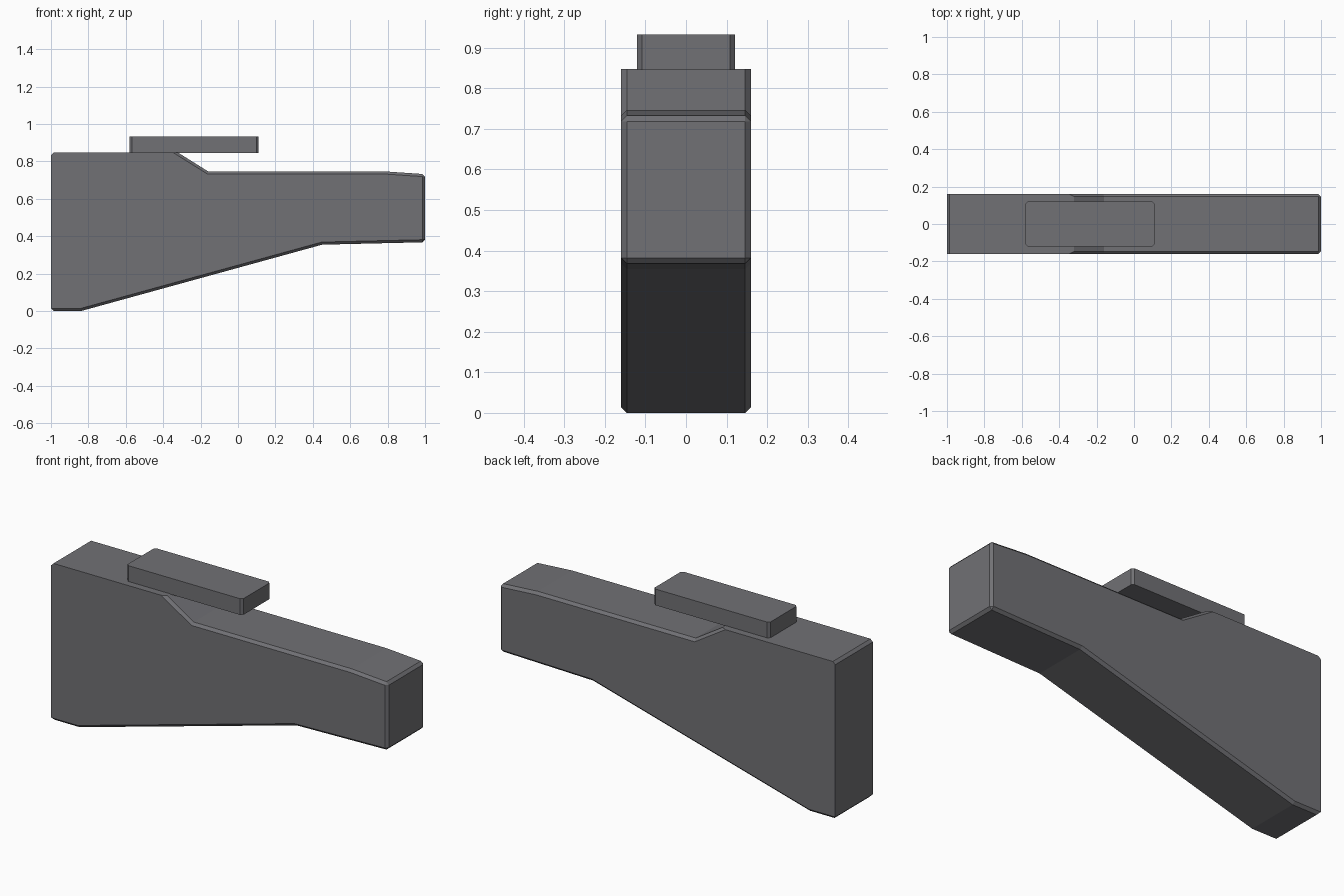
import bpy, bmesh
from mathutils import Vector

cube = bpy.data.objects.get("Cube")
if cube:
    bpy.data.objects.remove(cube, do_unlink=True)

grey = bpy.data.materials.new("dark grey polymer")
grey.use_nodes = True
colour = (0.165, 0.165, 0.178, 1)
grey.diffuse_color = colour
bsdf = grey.node_tree.nodes["Principled BSDF"]
bsdf.inputs["Base Color"].default_value = colour
bsdf.inputs["Roughness"].default_value = 0.6


def extruded_part(name, profile, half_width, chamfer, is_chamfered):
    """Extrude an x-z profile across y and chamfer the edges picked by a rule."""
    bm = bmesh.new()
    face = bm.faces.new([bm.verts.new((x, -half_width, z)) for x, z in profile])
    swept = bmesh.ops.extrude_face_region(bm, geom=[face])["geom"]
    bmesh.ops.translate(bm, vec=Vector((0, 2 * half_width, 0)),
                        verts=[v for v in swept if isinstance(v, bmesh.types.BMVert)])
    bmesh.ops.recalc_face_normals(bm, faces=bm.faces)
    edges = [e for e in bm.edges
             if is_chamfered((e.verts[0].co + e.verts[1].co) / 2,
                             (e.verts[1].co - e.verts[0].co).normalized())]
    bmesh.ops.bevel(bm, geom=edges, offset=chamfer, offset_type='OFFSET',
                    segments=1, profile=0.5, affect='EDGES', clamp_overlap=True)
    bmesh.ops.recalc_face_normals(bm, faces=bm.faces)
    mesh = bpy.data.meshes.new(name)
    bm.to_mesh(mesh)
    bm.free()
    mesh.materials.append(grey)
    obj = bpy.data.objects.new(name, mesh)
    bpy.context.collection.objects.link(obj)
    return obj


# Stock body: deep at the rear end, stepping and tapering to a slim front end
stock_profile = [(-1, 0), (-0.84, 0), (0.45, 0.355), (1, 0.368), (1, 0.732),
                 (0.78, 0.747), (-0.16, 0.747), (-0.32, 0.847), (-1, 0.847)]


def stock_edge(mid, direction):
    if abs(direction.y) > 0.9:          # cross edges: only the two ends
        return abs(mid.x) > 0.99
    if mid.x < -0.99:                   # rear uprights stay sharp
        return False
    return mid.z < 0.84                 # rear top rim stays sharp


extruded_part("stock_body", stock_profile, 0.16, 0.014, stock_edge)

# Cheek rest: flat block with chamfered upright corners
rest_profile = [(-0.58, 0.845), (0.11, 0.845), (0.11, 0.932), (-0.58, 0.932)]
extruded_part("cheek_rest", rest_profile, 0.121, 0.012,
              lambda mid, direction: abs(direction.z) > 0.9)
